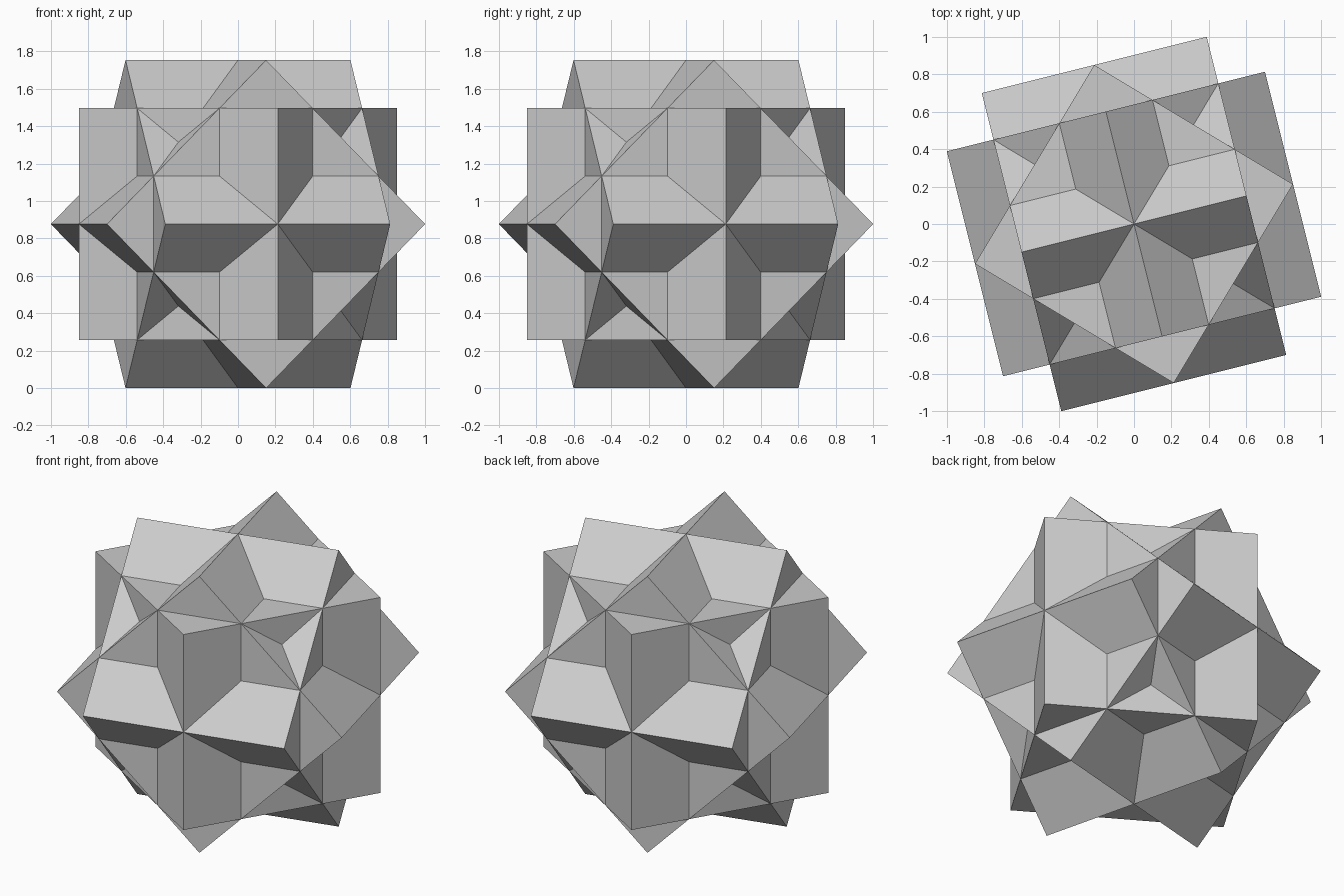
import bpy, bmesh, math
from mathutils import Matrix

if "Cube" in bpy.data.objects:
    bpy.data.objects.remove(bpy.data.objects["Cube"])

HALF = 0.8765                    # half diagonal of a cube face
TURN = math.atan(0.25)           # turn of the whole solid about z
S = math.sqrt(0.5)


def diagonal_cube(name, axis):
    """Cube turned 45 degrees about one axis (half diagonal = 1)."""
    bm = bmesh.new()

    def vert(along, p, q):
        co = [0.0, 0.0, 0.0]
        co[axis], co[(axis + 1) % 3], co[(axis + 2) % 3] = along, p, q
        return bm.verts.new(co)

    ring = [(1, 0), (0, 1), (-1, 0), (0, -1)]
    low = [vert(-S, p, q) for p, q in ring]
    high = [vert(S, p, q) for p, q in ring]
    bm.faces.new(low[::-1])
    bm.faces.new(high)
    for i in range(4):
        j = (i + 1) % 4
        bm.faces.new((low[i], low[j], high[j], high[i]))
    bmesh.ops.recalc_face_normals(bm, faces=bm.faces)
    mesh = bpy.data.meshes.new(name)
    bm.to_mesh(mesh)
    bm.free()
    ob = bpy.data.objects.new(name, mesh)
    bpy.context.collection.objects.link(ob)
    return ob


# Three cubes, each turned about a different axis, fused into one solid
solid = diagonal_cube("three_cube_compound", 0)
bpy.context.view_layer.objects.active = solid
for axis in (1, 2):
    other = diagonal_cube("cube_helper", axis)
    other.hide_render = True
    mod = solid.modifiers.new("union", 'BOOLEAN')
    mod.operation = 'UNION'
    mod.solver = 'EXACT'
    mod.object = other
    bpy.ops.object.modifier_apply(modifier=mod.name)
    bpy.data.objects.remove(other, do_unlink=True)

# Size, turn and stand on the ground
solid.data.transform(Matrix.Translation((0, 0, HALF))
                     @ Matrix.Rotation(TURN, 4, 'Z')
                     @ Matrix.Scale(HALF, 4))
solid.data.update()
